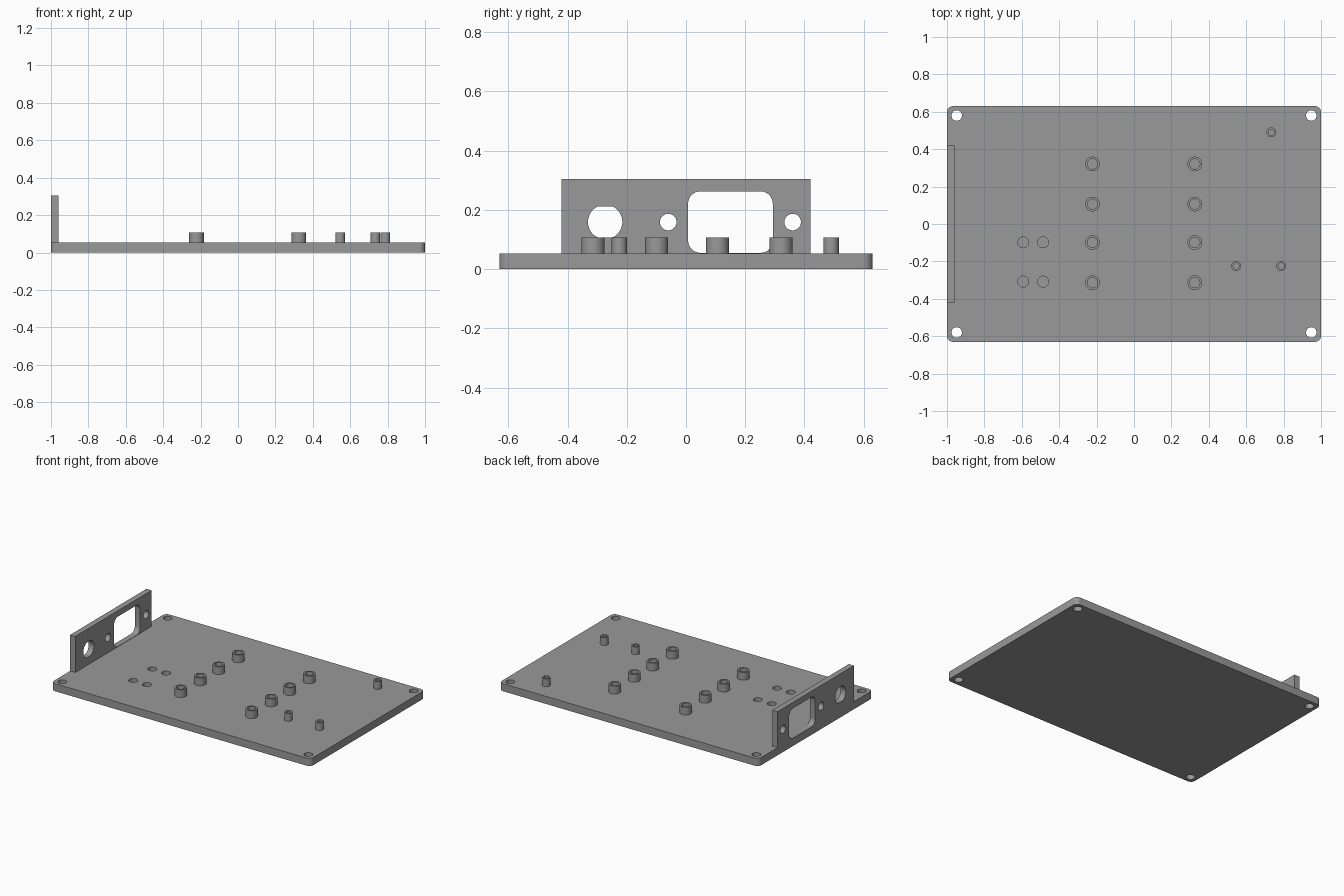
import bpy, bmesh, math
from mathutils import Matrix

if "Cube" in bpy.data.objects:
    bpy.data.objects.remove(bpy.data.objects["Cube"])

grey = bpy.data.materials.new("plain grey")
grey.diffuse_color = (0.32, 0.32, 0.32, 1)
grey.use_nodes = True
grey.node_tree.nodes["Principled BSDF"].inputs["Base Color"].default_value = grey.diffuse_color

PLATE_TOP, POST_TOP = 0.053, 0.107


def circle(cx, cy, r, n=40):
    return [(cx + r * math.cos(2 * math.pi * i / n),
             cy + r * math.sin(2 * math.pi * i / n)) for i in range(n)]


def rounded(cx, cy, hx, hy, r, n=8):
    pts = []
    for q, (sx, sy) in enumerate([(1, 1), (-1, 1), (-1, -1), (1, -1)]):
        for i in range(n + 1):
            a = math.pi / 2 * (q + i / n)
            pts.append((cx + sx * (hx - r) + r * math.cos(a),
                        cy + sy * (hy - r) + r * math.sin(a)))
    return pts


def prism(bm, pts, lo, hi):
    """Closed prism from an outline in XY."""
    a = [bm.verts.new((x, y, lo)) for x, y in pts]
    b = [bm.verts.new((x, y, hi)) for x, y in pts]
    bm.faces.new(a[::-1])
    bm.faces.new(b)
    for i in range(len(a)):
        j = (i + 1) % len(a)
        bm.faces.new((a[i], a[j], b[j], b[i]))


def make(name, prisms, matrix=Matrix()):
    bm = bmesh.new()
    for p in prisms:
        prism(bm, *p)
    bm.transform(matrix)
    bmesh.ops.recalc_face_normals(bm, faces=bm.faces)
    me = bpy.data.meshes.new(name)
    bm.to_mesh(me)
    bm.free()
    me.materials.append(grey)
    ob = bpy.data.objects.new(name, me)
    bpy.context.collection.objects.link(ob)
    return ob


def select(ob):
    bpy.ops.object.select_all(action='DESELECT')
    ob.select_set(True)
    bpy.context.view_layer.objects.active = ob


def cut(ob, cutter):
    cutter.hide_render = True
    mod = ob.modifiers.new("holes", 'BOOLEAN')
    mod.operation, mod.solver, mod.object = 'DIFFERENCE', 'EXACT', cutter
    select(ob)
    bpy.ops.object.modifier_apply(modifier=mod.name)
    bpy.data.objects.remove(cutter)
    bpy.ops.object.shade_smooth_by_angle(angle=math.radians(30))


# Base plate with corner through-holes and four blind pockets
base = make("base_plate", [(rounded(0, 0, 1, 0.63, 0.032), 0, PLATE_TOP)])
holes = [(circle(sx * 0.948, sy * 0.58, 0.028), -0.1, 0.2)
         for sx in (-1, 1) for sy in (-1, 1)]
holes += [(circle(x, y, 0.029), 0.015, 0.2)
          for x in (-0.592, -0.486) for y in (-0.098, -0.308)]
cut(base, make("plate_cutter", holes))

# Upright connector panel: outline drawn as (y, z), extruded along x
upright = Matrix(((0, 0, 1, 0), (1, 0, 0, 0), (0, 1, 0, 0), (0, 0, 0, 1)))
panel = make("connector_panel",
             [([(-0.42, PLATE_TOP), (0.42, PLATE_TOP), (0.42, 0.304), (-0.42, 0.304)],
               -1, -0.96)], upright)
jack = [(y, min(max(z, 0.107), 0.212)) for y, z in circle(-0.273, 0.1595, 0.058, 64)]
# Flats keep only their end points
jack = [p for i, p in enumerate(jack)
        if not (p[1] in (0.107, 0.212) and jack[i - 1][1] == p[1]
                and jack[(i + 1) % len(jack)][1] == p[1])]
openings = [jack, circle(-0.06, 0.159, 0.028), circle(0.36, 0.159, 0.028),
            rounded(0.15, 0.159, 0.143, 0.104, 0.042)]
cut(panel, make("panel_cutter", [(o, -1.1, -0.9) for o in openings], upright))


# Hollow mounting posts
def post(name, x, y, outer, inner):
    ob = make(name, [(circle(x, y, outer), PLATE_TOP, POST_TOP)])
    cut(ob, make("post_cutter", [(circle(x, y, inner), PLATE_TOP + 0.001, 0.2)]))


for x in (-0.222, 0.325):
    for y in (-0.314, -0.099, 0.106, 0.321):
        post("large_post", x, y, 0.039, 0.027)
for x, y in ((0.734, 0.49), (0.546, -0.225), (0.787, -0.225)):
    post("small_post", x, y, 0.026, 0.016)
